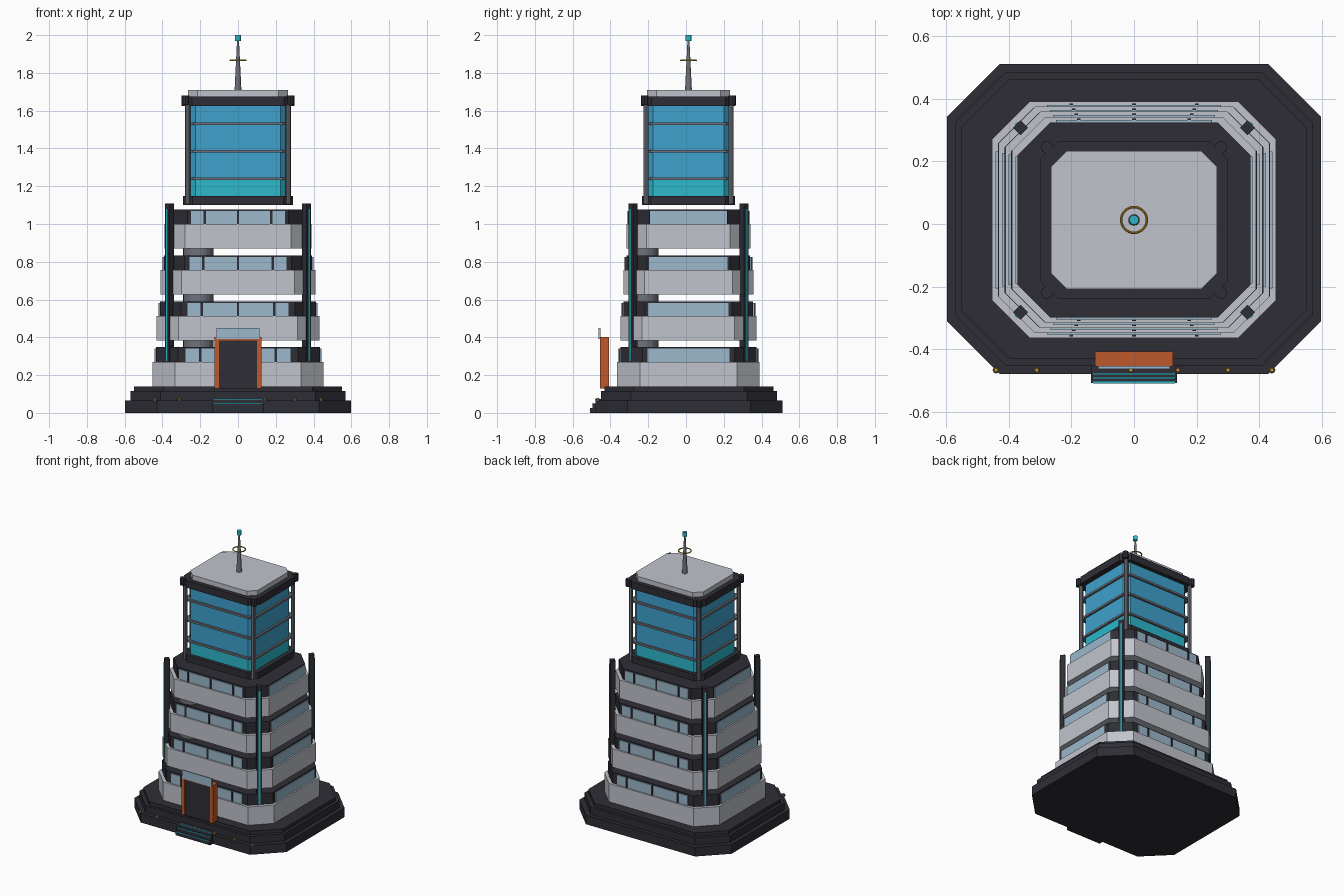
import bpy, bmesh, math
from mathutils import Matrix, Vector

if "Cube" in bpy.data.objects:
    bpy.data.objects.remove(bpy.data.objects["Cube"])

CY = 0.013  # building centre in y


def mat(name, rgb):
    m = bpy.data.materials.new(name)
    m.diffuse_color = (*rgb, 1)
    m.use_nodes = True
    m.node_tree.nodes["Principled BSDF"].inputs["Base Color"].default_value = m.diffuse_color
    return m


DARK = mat("charcoal", (0.027, 0.027, 0.036))
WHITE = mat("pale_concrete", (0.53, 0.55, 0.60))
PALE = mat("pale_glass", (0.33, 0.48, 0.60))
BLUE = mat("blue_glass", (0.05, 0.36, 0.62))
TEAL = mat("turquoise", (0.025, 0.48, 0.60))
METAL = mat("grey_metal", (0.16, 0.17, 0.20))
ORANGE = mat("burnt_orange", (0.52, 0.10, 0.025))
GOLD = mat("gold", (0.60, 0.33, 0.03))


def finish(name, bm, material):
    bmesh.ops.recalc_face_normals(bm, faces=bm.faces)
    me = bpy.data.meshes.new(name)
    bm.to_mesh(me)
    bm.free()
    me.materials.append(material)
    ob = bpy.data.objects.new(name, me)
    bpy.context.collection.objects.link(ob)
    return ob


def octagon(name, hx, hy, ch, z0, z1, material, cy=CY):
    """Prism with a rectangular plan and cut corners."""
    plan = []
    for sx, sy in ((1, 1), (-1, 1), (-1, -1), (1, -1)):
        a = (sx * hx, cy + sy * (hy - ch))
        b = (sx * (hx - ch), cy + sy * hy)
        plan += [a, b] if sx * sy > 0 else [b, a]
    bm = bmesh.new()
    face = bm.faces.new([bm.verts.new((x, y, z0)) for x, y in plan])
    ext = bmesh.ops.extrude_face_region(bm, geom=[face])
    top = [v for v in ext["geom"] if isinstance(v, bmesh.types.BMVert)]
    bmesh.ops.translate(bm, verts=top, vec=(0, 0, z1 - z0))
    return finish(name, bm, material)


def box(name, lo, hi, material, turn=0):
    lo, hi = Vector(lo), Vector(hi)
    bm = bmesh.new()
    m = (Matrix.Translation((lo + hi) / 2) @ Matrix.Rotation(turn, 4, 'Z')
         @ Matrix.Diagonal((*(hi - lo), 1)))
    bmesh.ops.create_cube(bm, size=1, matrix=m)
    return finish(name, bm, material)


def cone(name, x, y, z0, z1, r0, r1, material, n=16):
    bm = bmesh.new()
    bmesh.ops.create_cone(bm, cap_ends=True, segments=n, radius1=r0, radius2=r1,
                          depth=z1 - z0, matrix=Matrix.Translation((x, y, (z0 + z1) / 2)))
    return finish(name, bm, material)


# Stepped plinth
octagon("plinth_lower", 0.597, 0.494, 0.168, 0, 0.065, DARK, 0.016)
octagon("plinth_middle", 0.57, 0.467, 0.16, 0.065, 0.115, DARK, 0.016)
octagon("plinth_upper", 0.55, 0.447, 0.155, 0.115, 0.14, DARK, 0.016)

# Four floating storeys: parapet, dark window band, glass and mullions
for k in range(4):
    z = 0.14 + 0.243 * k
    hx, hy, ch = 0.4525 - 0.021 * k, 0.377 - 0.016 * k, 0.12 - 0.004 * k
    octagon(f"parapet_{k+1}", hx, hy, ch, z, z + 0.13, WHITE)
    dx, dy = hx - 0.018, hy - 0.018
    octagon(f"window_band_{k+1}", dx, dy, ch - 0.004, z + 0.13, z + 0.208, DARK)
    wx, wy = 0.278 - 0.01 * k, 0.218 - 0.005 * k
    z0, z1 = z + 0.13, z + 0.2
    for s, side in ((-1, "front"), (1, "back")):
        y = CY + s * (dy + 0.003)
        box(f"window_{side}_{k+1}", (-wx, y - 0.004, z0), (wx, y + 0.004, z1), PALE)
        for i in (-1, 0, 1):
            x = i * (0.2 - 0.008 * k)
            box(f"mullion_{side}_{k+1}", (x - 0.006, y - 0.009, z0), (x + 0.006, y + 0.009, z1), DARK)
    for s, side in ((-1, "left"), (1, "right")):
        x = s * (dx + 0.003)
        box(f"window_{side}_{k+1}", (x - 0.004, CY - wy, z0), (x + 0.004, CY + wy, z1), PALE)

# Round core seen between the storeys
cone("service_core", -0.21, -0.225, 0.135, 1.0, 0.08, 0.08, METAL, 32)

# Corner fins with turquoise light strips, tower corner posts
for sx in (-1, 1):
    for sy in (-1, 1):
        x, y = sx * 0.362, CY + sy * 0.294
        a = math.atan2(sy, sx)
        box("corner_fin", (x - 0.017, y - 0.017, 0.26), (x + 0.017, y + 0.017, 1.108), DARK, a)
        px, py = x + sx * 0.0125, y + sy * 0.0125
        box("fin_light", (px - 0.003, py - 0.006, 0.275), (px + 0.003, py + 0.006, 1.08), TEAL, a)
        cone("tower_post", sx * 0.266, CY + sy * 0.225, 1.105, 1.66, 0.014, 0.014, METAL, 8)
        cone("crown_corner", sx * 0.278, CY + sy * 0.232, 1.63, 1.68, 0.02, 0.02, DARK, 8)

# Glass tower
octagon("tower_collar", 0.292, 0.247, 0.05, 1.10, 1.147, DARK)
octagon("tower_glass_low", 0.26, 0.222, 0.035, 1.147, 1.238, TEAL)
octagon("tower_glass_high", 0.26, 0.222, 0.035, 1.238, 1.627, BLUE)
for z in (1.24, 1.385, 1.53):
    octagon("tower_rail", 0.274, 0.236, 0.035, z - 0.007, z + 0.007, METAL)
octagon("tower_crown", 0.298, 0.25, 0.055, 1.625, 1.676, DARK)
octagon("roof_slab", 0.264, 0.22, 0.05, 1.676, 1.71, WHITE)

# Mast with ring and beacon
cone("mast", 0, CY, 1.71, 1.975, 0.018, 0.005, METAL, 12)
cone("beacon", 0, CY, 1.97, 2.0, 0.015, 0.015, TEAL, 12)
bpy.ops.mesh.primitive_torus_add(location=(0, CY, 1.866), major_radius=0.041, minor_radius=0.004,
                                 major_segments=32, minor_segments=8)
ring = bpy.context.object
ring.name = "mast_ring"
ring.data.materials.append(GOLD)

# Entrance portal
for s in (-1, 1):
    a, b = sorted((s * 0.1, s * 0.124))
    box("portal_jamb", (a, -0.455, 0.13), (b, -0.407, 0.402), ORANGE)
box("portal_lintel", (-0.1, -0.455, 0.383), (0.1, -0.407, 0.402), ORANGE)
box("portal_back", (-0.1, -0.42, 0.13), (0.1, -0.407, 0.383), ORANGE)
box("door_panel", (-0.1, -0.452, 0.13), (0.1, -0.42, 0.383), DARK)
box("portal_glass", (-0.115, -0.462, 0.39), (0.115, -0.453, 0.45), PALE)

# Entrance steps with lit edges
for i, (y, z) in enumerate(((-0.507, 0.025), (-0.494, 0.05), (-0.48, 0.073))):
    box(f"step_{i+1}", (-0.137, y, 0), (0.137, -0.44, z), DARK)
    box(f"step_light_{i+1}", (-0.13, y - 0.001, z - 0.003), (0.13, y + 0.004, z + 0.002), TEAL)

# Small lamps along the front ledge
for x in (-0.44, -0.31, -0.01, 0.14, 0.30, 0.44):
    cone("lamp_base", x, -0.466, 0.06, 0.07, 0.011, 0.011, METAL, 8)
    cone("lamp_bulb", x, -0.466, 0.07, 0.08, 0.008, 0.006, GOLD, 8)
